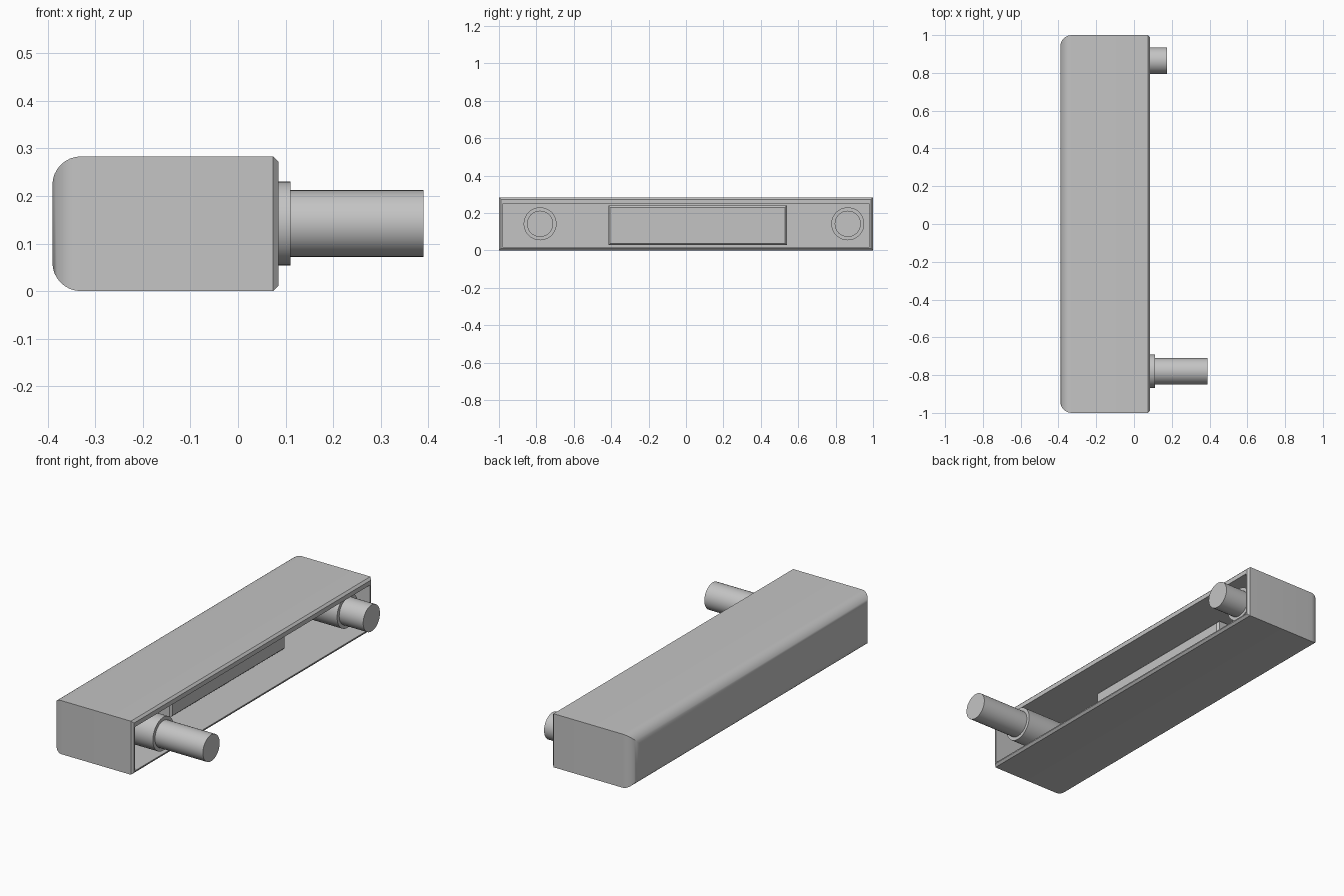
import bpy, bmesh, math
from mathutils import Matrix, Vector

cube = bpy.data.objects.get("Cube")
if cube:
    bpy.data.objects.remove(cube, do_unlink=True)

gray = bpy.data.materials.new("plain gray")
gray.use_nodes = True
gray.diffuse_color = (0.55, 0.55, 0.55, 1)
gray.node_tree.nodes["Principled BSDF"].inputs["Base Color"].default_value = gray.diffuse_color


def box(low, high):
    """Return a bmesh box spanning two corners."""
    low, high = Vector(low), Vector(high)
    bm = bmesh.new()
    bmesh.ops.create_cube(bm, size=1)
    for v in bm.verts:
        v.co = (low + high) / 2 + v.co * (high - low)
    return bm


def end_face(bm, sign):
    return max(bm.faces, key=lambda f: sign * f.calc_center_median().x)


def bevel_end(bm, sign, width, segments):
    bm.normal_update()
    bmesh.ops.bevel(bm, geom=list(end_face(bm, sign).edges), offset=width,
                    segments=segments, profile=0.5, affect='EDGES')


def finish(bm, name):
    bmesh.ops.recalc_face_normals(bm, faces=bm.faces)
    mesh = bpy.data.meshes.new(name)
    bm.to_mesh(mesh)
    bm.free()
    mesh.materials.append(gray)
    obj = bpy.data.objects.new(name, mesh)
    bpy.context.collection.objects.link(obj)
    bpy.ops.object.select_all(action='DESELECT')
    obj.select_set(True)
    bpy.context.view_layer.objects.active = obj
    bpy.ops.object.shade_smooth_by_angle(angle=math.radians(30))
    return obj


# Housing: rounded closed side, chamfered rim, hollow from the open side
BACK, RIM, HEIGHT = -0.39, 0.085, 0.283
CAVITY_BACK, MID_Z = -0.355, 0.142
bm = box((BACK, -1, 0), (RIM, 1, HEIGHT))
bevel_end(bm, -1, 0.06, 8)
bevel_end(bm, 1, 0.011, 1)
rim = end_face(bm, 1)
bmesh.ops.inset_individual(bm, faces=[rim], thickness=0.004)
for v in rim.verts:
    v.co.y = math.copysign(0.982, v.co.y)
    v.co.z = 0.248 if v.co.z > MID_Z else 0.017
floor = bmesh.ops.extrude_face_region(bm, geom=[rim])
for v in floor["geom"]:
    if isinstance(v, bmesh.types.BMVert):
        v.co.x = CAVITY_BACK
if rim.is_valid:
    bmesh.ops.delete(bm, geom=[rim], context='FACES_ONLY')
finish(bm, "housing")

# Raised block inside the cavity
bm = box((CAVITY_BACK, -0.415, 0.028), (-0.10, 0.54, 0.24))
bevel_end(bm, 1, 0.01, 1)
finish(bm, "inner_block")


# Pins with collars, pointing out of the open side
def rod(name, y, start, end, radius):
    bm = bmesh.new()
    place = Matrix.Translation(((start + end) / 2, y, MID_Z)) @ Matrix.Rotation(math.pi / 2, 4, 'Y')
    bmesh.ops.create_cone(bm, cap_ends=True, segments=48, radius1=radius,
                          radius2=radius, depth=end - start, matrix=place)
    finish(bm, name)


for side, y, collar_end, pin_end in (("front", -0.78, 0.11, 0.39), ("back", 0.865, 0.035, 0.175)):
    rod(side + "_collar", y, CAVITY_BACK, collar_end, 0.088)
    rod(side + "_pin", y, collar_end - 0.02, pin_end, 0.07)
